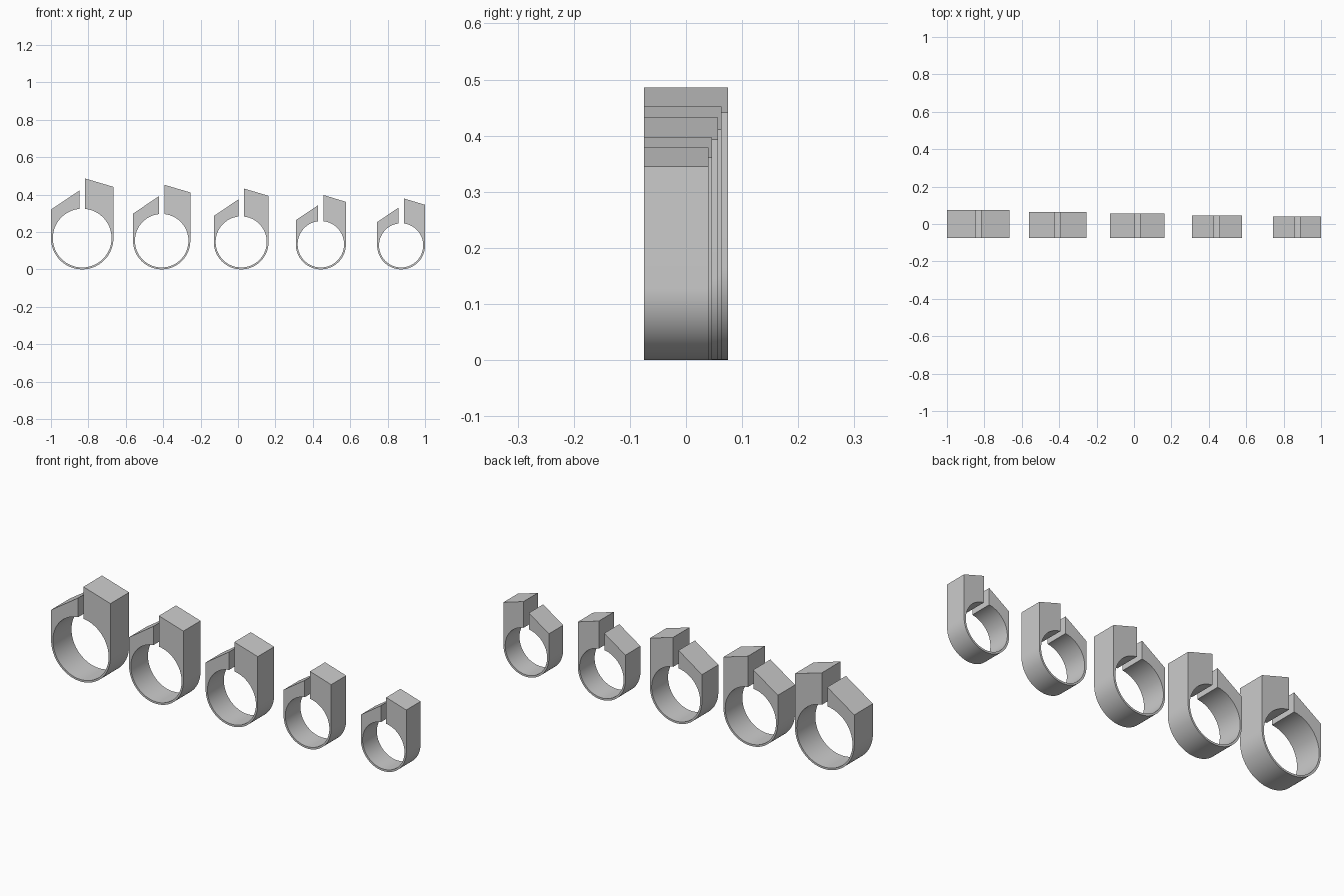
import bpy, bmesh
from math import sin, cos, pi, asin, radians

if "Cube" in bpy.data.objects:
    bpy.data.objects.remove(bpy.data.objects["Cube"])

FRONT = -0.075    # all clamps share one front plane
GAP = 0.015       # half width of the slot on top
WALL = 0.010      # band thickness
SEG = 96


def clamp(name, cx, r, back, left_low, left_high, right_low, right_high):
    """Split ring with two sloped jaws, extruded along y."""
    ri = r - WALL
    a = asin(GAP / ri)
    # outer outline: left jaw, half circle below, right jaw
    pts = [(-GAP, left_high), (-r, left_low)]
    n = SEG // 2
    for i in range(n + 1):
        t = pi + pi * i / n
        pts.append((r * cos(t), r + r * sin(t)))
    pts += [(r, right_low), (GAP, right_high)]
    # inner bore, from right side of the slot around to the left side
    start, sweep = pi / 2 - a, 2 * pi - 2 * a
    for i in range(SEG + 1):
        t = start - sweep * i / SEG
        pts.append((ri * cos(t), r + ri * sin(t)))

    bm = bmesh.new()
    face = bm.faces.new([bm.verts.new((cx + x, FRONT, z)) for x, z in pts])
    ext = bmesh.ops.extrude_face_region(bm, geom=[face], use_keep_orig=True)
    moved = [v for v in ext["geom"] if isinstance(v, bmesh.types.BMVert)]
    bmesh.ops.translate(bm, verts=moved, vec=(0, back - FRONT, 0))
    bmesh.ops.recalc_face_normals(bm, faces=bm.faces)
    me = bpy.data.meshes.new(name)
    bm.to_mesh(me)
    bm.free()
    ob = bpy.data.objects.new(name, me)
    bpy.context.collection.objects.link(ob)
    bpy.ops.object.select_all(action='DESELECT')
    ob.select_set(True)
    bpy.context.view_layer.objects.active = ob
    bpy.ops.object.shade_smooth_by_angle(angle=radians(30))


# row of clamps, large to small: centre x, radius, back y, jaw heights
SIZES = [
    (-0.833, 0.167, 0.075, 0.320, 0.421, 0.441, 0.486),
    (-0.408, 0.153, 0.063, 0.298, 0.391, 0.411, 0.452),
    (0.017, 0.1465, 0.057, 0.285, 0.374, 0.393, 0.432),
    (0.443, 0.134, 0.046, 0.263, 0.343, 0.361, 0.397),
    (0.872, 0.128, 0.040, 0.253, 0.329, 0.345, 0.379),
]
for k, s in enumerate(SIZES, 1):
    clamp(f"ring_clamp_{k}", *s)
